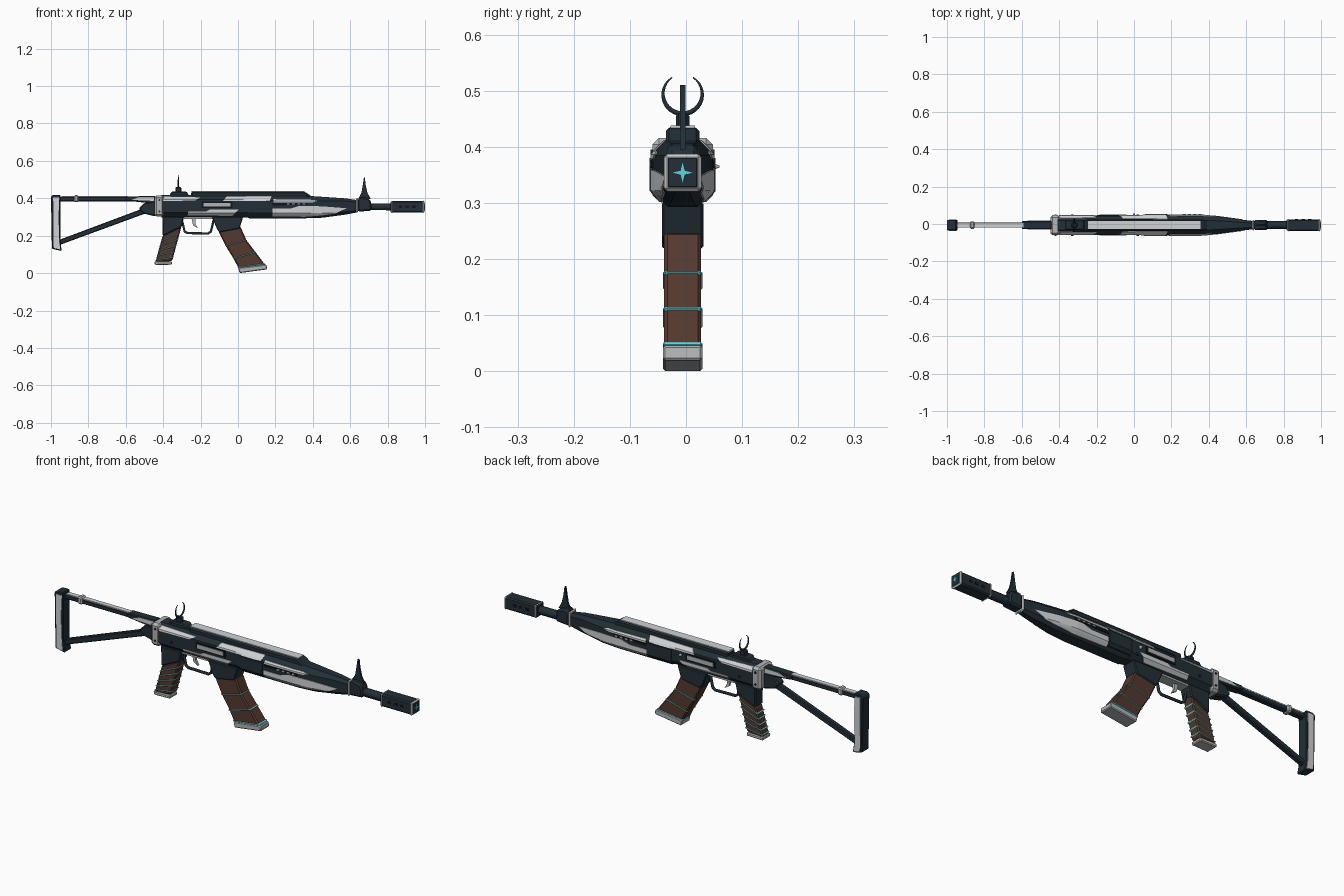
import bpy, bmesh, math
from mathutils import Vector

if "Cube" in bpy.data.objects:
    bpy.data.objects.remove(bpy.data.objects["Cube"], do_unlink=True)

YC = -0.006  # centre plane of the body


def material(name, rgb):
    m = bpy.data.materials.new(name)
    m.use_nodes = True
    col = (*rgb, 1)
    m.diffuse_color = col
    m.node_tree.nodes["Principled BSDF"].inputs["Base Color"].default_value = col
    return m


NAVY = material("dark navy", (0.016, 0.028, 0.037))
BLACK = material("near black", (0.005, 0.008, 0.011))
LIGHT = material("light grey", (0.62, 0.64, 0.66))
SILVER = material("silver grey", (0.45, 0.46, 0.47))
BROWN = material("leather brown", (0.09, 0.04, 0.028))
CYAN = material("glowing cyan", (0.1, 0.68, 0.72))


def finish(name, bm, mat, bevel=0):
    bmesh.ops.recalc_face_normals(bm, faces=bm.faces)
    me = bpy.data.meshes.new(name)
    bm.to_mesh(me)
    bm.free()
    me.materials.append(mat)
    ob = bpy.data.objects.new(name, me)
    bpy.context.scene.collection.objects.link(ob)
    if bevel:
        mod = ob.modifiers.new("bevel", "BEVEL")
        mod.width, mod.segments = bevel, 1
    return ob


def bridge(bm, loops):
    rings = [[bm.verts.new(p) for p in loop] for loop in loops]
    n = len(rings[0])
    for a, b in zip(rings, rings[1:]):
        for i in range(n):
            bm.faces.new((a[i], a[(i + 1) % n], b[(i + 1) % n], b[i]))
    bm.faces.new(rings[0])
    bm.faces.new(rings[-1])


def side_prism(name, pts, half, mat, bevel=0):
    """Side profile (x, z) extruded across y."""
    bm = bmesh.new()
    bridge(bm, [[(x, YC + s * half, z) for x, z in pts] for s in (-1, 1)])
    return finish(name, bm, mat, bevel)


def box(name, x0, x1, half, z0, z1, mat, bevel=0):
    return side_prism(name, [(x0, z0), (x1, z0), (x1, z1), (x0, z1)], half, mat, bevel)


def loft(name, sections, mat):
    """Eight-sided body through sections (x, half width, bottom, top)."""
    bm = bmesh.new()
    loops = []
    for x, w, b, t in sections:
        c = 0.5 * w
        half = [(w - c, b), (w, b + c), (w, t - c), (w - c, t)]
        ring = half + [(-y, z) for y, z in reversed(half)]
        loops.append([(x, YC + y, z) for y, z in ring])
    bridge(bm, loops)
    return finish(name, bm, mat)


def rod(name, pts, radius, mat, taper=None):
    cu = bpy.data.curves.new(name, "CURVE")
    cu.dimensions, cu.bevel_depth, cu.bevel_resolution = "3D", radius, 1
    cu.use_fill_caps = True
    sp = cu.splines.new("POLY")
    sp.points.add(len(pts) - 1)
    for i, (pt, p) in enumerate(zip(sp.points, pts)):
        pt.co = (*p, 1)
        pt.radius = taper(i / (len(pts) - 1)) if taper else 1
    cu.materials.append(mat)
    ob = bpy.data.objects.new(name, cu)
    bpy.context.scene.collection.objects.link(ob)
    return ob


# Receiver and tapering handguard
BODY = [(-0.41, 0.050, 0.298, 0.418), (0.05, 0.050, 0.298, 0.418),
        (0.06, 0.054, 0.293, 0.416), (0.36, 0.054, 0.293, 0.414),
        (0.45, 0.046, 0.296, 0.408), (0.57, 0.030, 0.312, 0.400),
        (0.64, 0.022, 0.325, 0.390)]
loft("receiver_and_handguard", BODY, NAVY)


def surface(x, z):
    """Half width of the body at a side-view position."""
    for a, b in zip(BODY, BODY[1:]):
        if x <= b[0]:
            break
    f = min(1, max(0, (x - a[0]) / (b[0] - a[0])))
    w, bot, top = (p + (q - p) * f for p, q in zip(a[1:], b[1:]))
    return w - max(0, bot + 0.5 * w - z, z - top + 0.5 * w)


def panel(name, pts, mat, lift=0.003):
    """Thin plate following the body surface on both sides."""
    for side, tag in ((-1, "right"), (1, "left")):
        bm = bmesh.new()
        bm.faces.new([bm.verts.new((x, 0, z)) for x, z in pts])
        cuts = [((i * 0.03, 0, 0), (1, 0, 0)) for i in range(-14, 22)]
        cuts += [((0, 0, 0.29 + i * 0.008), (0, 0, 1)) for i in range(17)]
        for co, no in cuts:
            bmesh.ops.bisect_plane(bm, geom=bm.verts[:] + bm.edges[:] + bm.faces[:],
                                   plane_co=co, plane_no=no)
        front = bm.faces[:]
        for v in bm.verts:
            v.co.y = YC + side * (surface(v.co.x, v.co.z) - 0.004)
        new = bmesh.ops.extrude_face_region(bm, geom=front)["geom"]
        for v in new:
            if isinstance(v, bmesh.types.BMVert):
                v.co.y += side * (0.004 + lift)
        finish(tag + "_" + name, bm, mat)


panel("handguard_panel", [(0.185, 0.303), (0.36, 0.301), (0.45, 0.308), (0.52, 0.318),
                          (0.58, 0.347), (0.45, 0.357), (0.33, 0.36), (0.28, 0.345),
                          (0.185, 0.345)], LIGHT)
panel("handguard_upper_strip", [(0.19, 0.378), (0.40, 0.378), (0.43, 0.386),
                                (0.40, 0.392), (0.19, 0.395)], LIGHT)
panel("handguard_vent_strip", [(0.185, 0.362), (0.37, 0.364), (0.37, 0.376),
                               (0.185, 0.374)], BLACK)
for k in range(4):
    x = 0.26 + k * 0.028
    panel(f"vent_{k}", [(x, 0.366), (x + 0.014, 0.366), (x + 0.017, 0.373),
                        (x + 0.003, 0.373)], SILVER, 0.005)
panel("forend_block", [(0.05, 0.308), (0.178, 0.308), (0.178, 0.38), (0.05, 0.38)], NAVY, 0.005)
panel("lower_receiver_panel", [(-0.27, 0.308), (-0.03, 0.306), (0.005, 0.34), (-0.15, 0.34),
                               (-0.17, 0.33), (-0.265, 0.33)], LIGHT)
panel("rear_upper_strip", [(-0.40, 0.385), (-0.23, 0.388), (-0.2, 0.405), (-0.40, 0.409)], LIGHT)
panel("front_upper_strip", [(-0.08, 0.386), (0.17, 0.386), (0.18, 0.412), (-0.06, 0.410)], LIGHT)
panel("ejection_port", [(-0.195, 0.348), (-0.03, 0.348), (-0.03, 0.382), (-0.195, 0.382)], BLACK)
panel("bolt", [(-0.185, 0.356), (-0.04, 0.356), (-0.04, 0.376), (-0.185, 0.376)], SILVER, 0.006)

# Charging knob on the far side
rod("charging_knob", [(0, 0.036, 0.365), (0, 0.047, 0.365), (0, 0.06, 0.365)], 0.01, SILVER,
    lambda t: 1.2 - t)

# Rear collar with pins
box("rear_collar", -0.447, -0.395, 0.054, 0.302, 0.416, SILVER, 0.012)
for x, z in ((-0.42, 0.33), (-0.42, 0.39), (-0.33, 0.345), (0.02, 0.325)):
    rod("cross_pin", [(x, YC - 0.057, z), (x, YC + 0.057, z)], 0.006, NAVY)

# Top rail and its light cover
side_prism("top_rail", [(-0.25, 0.405), (0.40, 0.405), (0.38, 0.42), (0.36, 0.434),
                        (-0.25, 0.434)], 0.03, NAVY, 0.006)
box("rail_cover", -0.248, 0.355, 0.022, 0.43, 0.438, LIGHT)

# Rear open-ring sight
side_prism("rear_sight_base", [(-0.37, 0.41), (-0.26, 0.41), (-0.275, 0.436), (-0.355, 0.436)],
           0.026, NAVY, 0.005)
box("rear_sight_stem", -0.335, -0.303, 0.012, 0.43, 0.46, NAVY, 0.005)
arc = [math.radians(122 + i * 296 / 24) for i in range(25)]
rod("rear_sight_ring", [(-0.319, YC + 0.035 * math.cos(a), 0.494 + 0.035 * math.sin(a))
                        for a in arc], 0.005, NAVY, lambda t: 0.25 + 0.75 * math.sin(math.pi * t))

# Barrel, front sight block and spike
rod("barrel", [(0.60, YC, 0.355), (0.84, YC, 0.354)], 0.021, NAVY)
side_prism("front_sight_block", [(0.64, 0.328), (0.715, 0.334), (0.712, 0.378), (0.70, 0.40),
                                 (0.655, 0.408), (0.64, 0.395)], 0.027, NAVY, 0.008)
box("front_sight_band", 0.632, 0.642, 0.028, 0.323, 0.402, LIGHT, 0.006)
side_prism("front_sight_spike", [(0.642, 0.395), (0.71, 0.395), (0.692, 0.43), (0.683, 0.47),
                                 (0.678, 0.51), (0.673, 0.51), (0.667, 0.47), (0.66, 0.43)],
           0.005, NAVY)

# Muzzle brake with end bands, slots and star
box("muzzle_brake", 0.815, 0.9975, 0.031, 0.323, 0.385, NAVY, 0.006)
for x in (0.818, 0.984):
    box("muzzle_band", x, x + 0.012, 0.0335, 0.3205, 0.3875, LIGHT, 0.006)
for x in (0.86, 0.895, 0.93):
    box("muzzle_slot", x, x + 0.018, 0.0325, 0.349, 0.361, BLACK)
bm = bmesh.new()
star = []
for i in range(8):
    r = (0.005, 0.018)[i % 2 == 0]
    star.append((YC + r * math.cos(i * math.pi / 4), 0.354 + r * math.sin(i * math.pi / 4)))
bridge(bm, [[(x, y, z) for y, z in star] for x in (0.996, 1.0)])
finish("muzzle_star", bm, CYAN)

# Skeleton stock
box("stock_tube", -0.96, -0.43, 0.014, 0.384, 0.408, NAVY, 0.004)
box("stock_tube_cover", -0.945, -0.59, 0.012, 0.404, 0.411, LIGHT)
box("stock_ring", -0.878, -0.852, 0.02, 0.38, 0.417, SILVER, 0.006)
side_prism("stock_tube_root", [(-0.6, 0.388), (-0.44, 0.37), (-0.44, 0.412), (-0.6, 0.41)],
           0.022, NAVY, 0.004)
side_prism("stock_root_panel", [(-0.57, 0.391), (-0.45, 0.386), (-0.45, 0.408), (-0.53, 0.406)],
           0.024, LIGHT)
side_prism("stock_strut", [(-0.47, 0.36), (-0.955, 0.178), (-0.955, 0.15), (-0.47, 0.328)],
           0.013, NAVY, 0.004)
side_prism("stock_bracket", [(-0.44, 0.385), (-0.50, 0.376), (-0.53, 0.345), (-0.51, 0.32),
                             (-0.44, 0.302)], 0.024, NAVY, 0.006)
side_prism("butt_plate", [(-1.0, 0.41), (-0.99, 0.418), (-0.95, 0.418), (-0.95, 0.17),
                          (-0.942, 0.118), (-0.995, 0.13)], 0.028, NAVY, 0.004)
side_prism("butt_panels", [(-0.988, 0.405), (-0.955, 0.405), (-0.96, 0.3), (-0.955, 0.17),
                           (-0.95, 0.126), (-0.985, 0.134)], 0.031, LIGHT)


# Wrapped grip and magazine, built as slices between a back and a front edge
def edge_at(pts, t):
    i = min(int(t), len(pts) - 2)
    return Vector(pts[i]).lerp(Vector(pts[i + 1]), t - i)


def slices(name, back, front, half, bands, width, start):
    end = len(back) - 1
    stops = [start] + [k for k in range(1, end + 1) if k > start]
    outline = [edge_at(front, t) for t in stops] + [edge_at(back, t) for t in reversed(stops)]
    side_prism(name + "_wrap", outline, half, BROWN, 0.006)
    for t in bands:
        b0, b1 = edge_at(back, t - width), edge_at(back, t + width)
        f0, f1 = edge_at(front, t - width), edge_at(front, t + width)
        out = (f0 - b0).normalized() * 0.002
        side_prism(name + "_band", [b0 - out, f0 + out, f1 + out, b1 - out], half + 0.002, CYAN, 0.005)


slices("magazine", [(-0.104, 0.222), (-0.067, 0.147), (-0.024, 0.078), (0.003, 0.026)],
       [(0.013, 0.249), (0.045, 0.176), (0.094, 0.112), (0.147, 0.042)],
       0.033, (1, 2, 2.9), 0.055, 0)
side_prism("magazine_foot", [(0.001, 0.028), (0.152, 0.046), (0.156, 0.02), (0.008, 0)],
           0.035, SILVER, 0.004)
side_prism("magazine_well", [(-0.14, 0.302), (0.028, 0.302), (0.012, 0.25), (0.008, 0.238),
                             (-0.10, 0.218), (-0.112, 0.235)], 0.037, NAVY, 0.004)
slices("grip", [(-0.403, 0.2), (-0.443, 0.055)], [(-0.302, 0.25), (-0.352, 0.065)],
       0.028, (0.2, 0.38, 0.56, 0.74, 0.9), 0.016, 0)
side_prism("grip_neck", [(-0.405, 0.302), (-0.288, 0.302), (-0.301, 0.247), (-0.403, 0.198)],
           0.032, NAVY, 0.005)
side_prism("grip_foot", [(-0.448, 0.062), (-0.352, 0.062), (-0.354, 0.045), (-0.444, 0.043)],
           0.03, SILVER, 0.004)

# Trigger and guard
rod("trigger_guard", [(x, YC, z) for x, z in ((-0.298, 0.275), (-0.285, 0.222), (-0.27, 0.214),
                                              (-0.16, 0.212), (-0.145, 0.222), (-0.13, 0.285))],
    0.007, NAVY)
side_prism("trigger", [(-0.25, 0.3), (-0.225, 0.3), (-0.228, 0.265), (-0.215, 0.24),
                       (-0.24, 0.255)], 0.006, SILVER)
box("trigger_floor", -0.29, -0.13, 0.026, 0.29, 0.3, SILVER)
